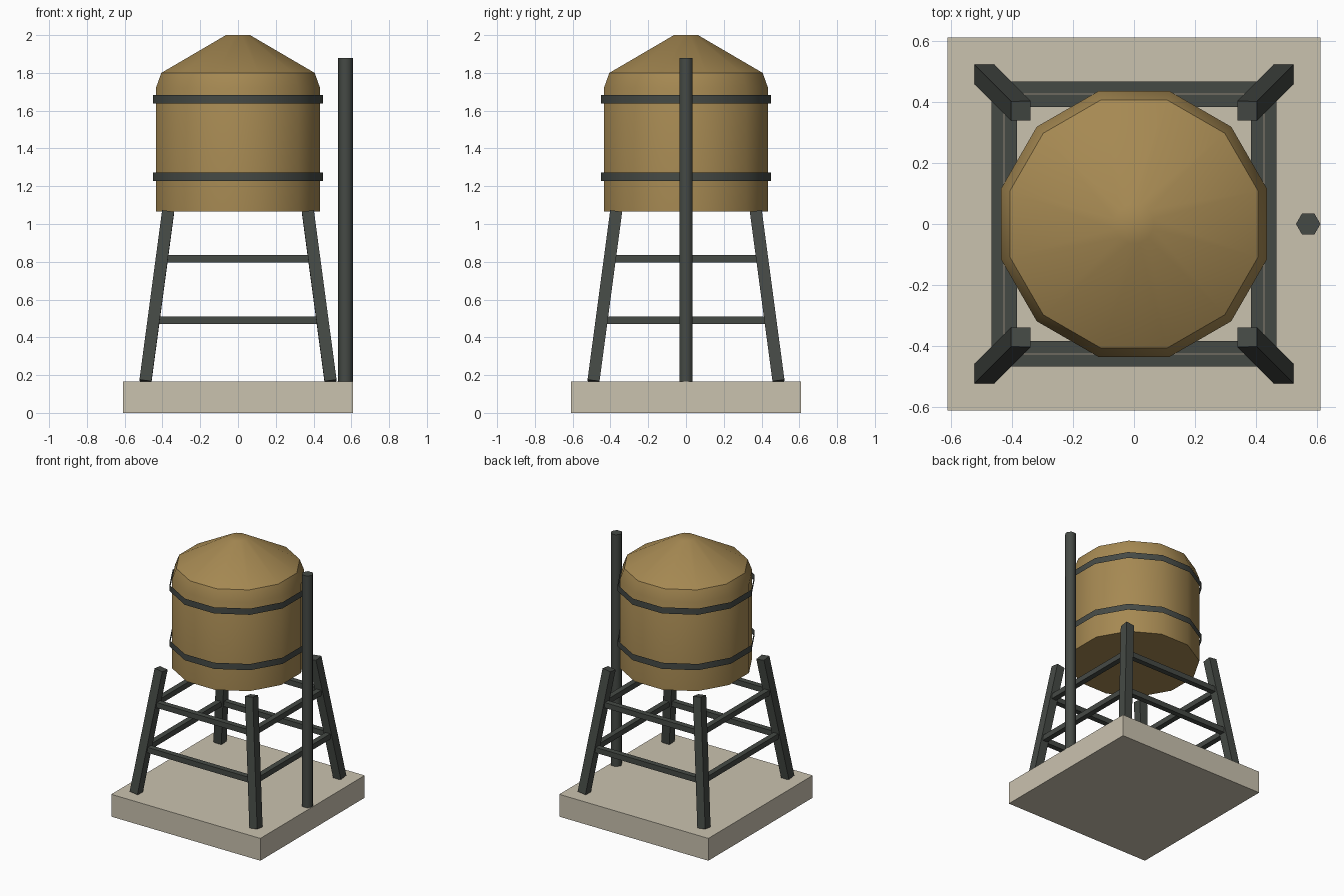
import bpy, bmesh
from math import cos, sin, pi, radians
from mathutils import Vector

if "Cube" in bpy.data.objects:
    bpy.data.objects.remove(bpy.data.objects["Cube"])


def material(name, rgb):
    m = bpy.data.materials.new(name)
    m.diffuse_color = (*rgb, 1)
    m.use_nodes = True
    m.node_tree.nodes["Principled BSDF"].inputs["Base Color"].default_value = m.diffuse_color
    return m


STONE = material("pale_concrete", (0.59, 0.54, 0.43))
WOOD = material("warm_wood", (0.38, 0.25, 0.085))
IRON = material("dark_iron", (0.06, 0.068, 0.06))


def finish(name, bm, mat, smooth=None):
    bmesh.ops.recalc_face_normals(bm, faces=bm.faces)
    me = bpy.data.meshes.new(name)
    bm.to_mesh(me)
    bm.free()
    me.materials.append(mat)
    if smooth:
        me.shade_smooth()
        me.set_sharp_from_angle(angle=radians(smooth))
    ob = bpy.data.objects.new(name, me)
    bpy.context.collection.objects.link(ob)
    return ob


def lathe(name, profile, sides, mat, phase=0.0, centre=(0, 0), caps=True, smooth=None):
    """Stack rings of (radius, z) into a faceted solid or an open band."""
    bm = bmesh.new()
    rings = [[bm.verts.new((centre[0] + r * cos(phase + 2 * pi * i / sides),
                            centre[1] + r * sin(phase + 2 * pi * i / sides), z))
              for i in range(sides)] for r, z in profile]
    for a, b in zip(rings, rings[1:]):
        for i in range(sides):
            j = (i + 1) % sides
            bm.faces.new((a[i], a[j], b[j], b[i]))
    if caps:
        bm.faces.new(rings[0])
        bm.faces.new(rings[-1])
    return finish(name, bm, mat, smooth)


def bar(name, p, q, width, mat):
    """Square bar between two points."""
    p, q = Vector(p), Vector(q)
    axis = (q - p).normalized()
    side = Vector((1, 0, 0)) if abs(axis.x) < 0.9 else Vector((0, 1, 0))
    u = (side - axis * side.dot(axis)).normalized() * width / 2
    v = axis.cross(u)
    bm = bmesh.new()
    a, b = [[bm.verts.new(e + u * s + v * t)
             for s, t in ((-1, -1), (1, -1), (1, 1), (-1, 1))] for e in (p, q)]
    bm.faces.new(a)
    bm.faces.new(b)
    for i in range(4):
        j = (i + 1) % 4
        bm.faces.new((a[i], a[j], b[j], b[i]))
    return finish(name, bm, mat)


# Foundation slab
bar("foundation_slab", (0, 0, 0), (0, 0, 0.165), 1.22, STONE)

# Splayed legs
BOTTOM, TOP = 0.165, 1.065


def leg_offset(z):
    return 0.49 - 0.12 * (z - BOTTOM) / (TOP - BOTTOM)


corners = [(-1, -1), (1, -1), (1, 1), (-1, 1)]
for n, (sx, sy) in enumerate(corners):
    lo, hi = leg_offset(BOTTOM), leg_offset(TOP)
    bar(f"leg_{n + 1}", (sx * lo, sy * lo, BOTTOM + 0.003), (sx * hi, sy * hi, TOP), 0.064, IRON)

# Two levels of cross rails between the legs
for level, z in (("lower", 0.49), ("upper", 0.817)):
    d = leg_offset(z)
    for n in range(4):
        (ax, ay), (bx, by) = corners[n], corners[(n + 1) % 4]
        bar(f"{level}_rail_{n + 1}", (ax * d, ay * d, z), (bx * d, by * d, z), 0.04, IRON)

# Twelve-sided tank with shoulder and conical roof
lathe("tank", [(0.45, 1.065), (0.45, 1.72), (0.42, 1.80), (0.066, 2.0)],
      12, WOOD, phase=pi / 12, smooth=33)

# Thin open hoops around the tank
for n, z in enumerate((1.25, 1.66)):
    lathe(f"hoop_{n + 1}", [(0.466, z - 0.023), (0.466, z + 0.023)],
          12, IRON, phase=pi / 12, caps=False, smooth=33)

# Upright feed pipe
lathe("feed_pipe", [(0.04, 0.16), (0.04, 1.88)], 6, IRON, centre=(0.57, 0), smooth=65)
